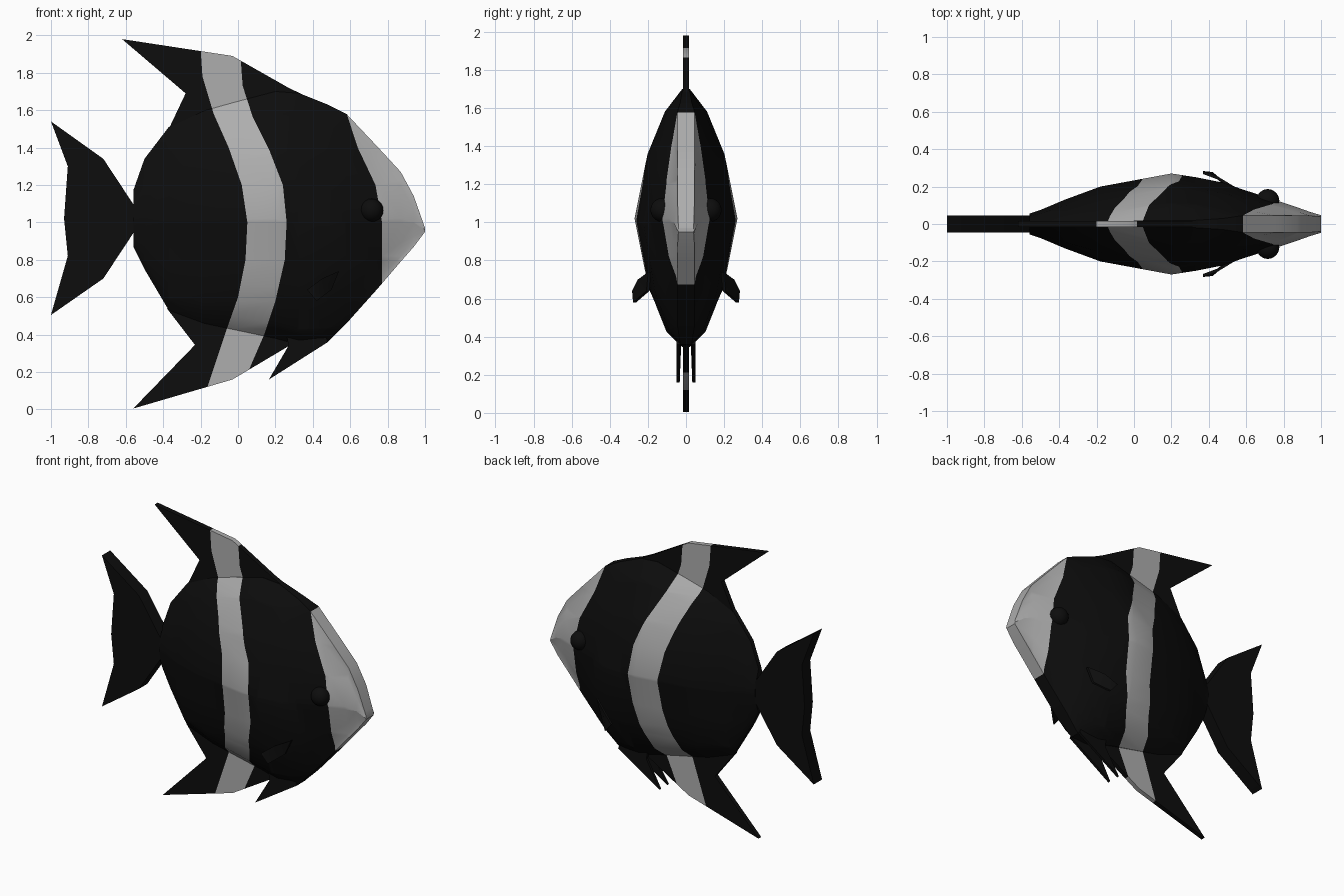
import bpy, bmesh
from mathutils import Vector

cube = bpy.data.objects.get("Cube")
if cube:
    bpy.data.objects.remove(cube)


def material(name, rgb):
    m = bpy.data.materials.new(name)
    m.use_nodes = True
    m.diffuse_color = (*rgb, 1)
    m.node_tree.nodes["Principled BSDF"].inputs["Base Color"].default_value = (*rgb, 1)
    return m


BLACK = material("black scales", (0.004, 0.004, 0.004))
PALE = material("pale bands", (0.42, 0.42, 0.42))

# Colour boundaries as (x, z) polylines, bottom to top
STRIPE_REAR = [(-.17, .1), (-.06, .43), (0, .6), (.04, .8), (.05, 1), (.02, 1.2),
               (-.05, 1.4), (-.13, 1.58), (-.19, 1.78), (-.205, 2)]
STRIPE_FRONT = [(.01, .1), (.14, .4), (.2, .58), (.25, .8), (.26, 1), (.24, 1.2),
                (.17, 1.38), (.08, 1.56), (.025, 1.73), (.005, 2)]
FACE_EDGE = [(.77, .6), (.77, 1), (.735, 1.2), (.64, 1.4), (.575, 1.6)]


def edge_x(line, z):
    for (x0, z0), (x1, z1) in zip(line, line[1:]):
        if z <= z1:
            return x0 + (x1 - x0) * (z - z0) / (z1 - z0)
    return line[-1][0]


def paint(bm):
    """Cut the mesh along the boundaries, then colour faces by region."""
    def bisect(faces, co, no):
        geom = list({v for f in faces for v in f.verts}
                    | {e for f in faces for e in f.edges} | set(faces))
        bmesh.ops.bisect_plane(bm, geom=geom, dist=1e-5, plane_co=co, plane_no=no)

    for line in (STRIPE_REAR, STRIPE_FRONT, FACE_EDGE):
        for _, z in line:
            bisect(bm.faces[:], (0, 0, z), (0, 0, 1))
    for line in (STRIPE_REAR, STRIPE_FRONT, FACE_EDGE):
        for (x0, z0), (x1, z1) in zip(line, line[1:]):
            band = [f for f in bm.faces if z0 < f.calc_center_median().z < z1]
            if band:
                bisect(band, (x0, 0, z0), (z1 - z0, 0, x0 - x1))
    for f in bm.faces:
        c = f.calc_center_median()
        striped = edge_x(STRIPE_REAR, c.z) < c.x < edge_x(STRIPE_FRONT, c.z)
        f.material_index = int(striped or c.x > edge_x(FACE_EDGE, c.z))


def finish(name, bm, painted=False, angle=0.6):
    bmesh.ops.recalc_face_normals(bm, faces=bm.faces)
    if painted:
        paint(bm)
    me = bpy.data.meshes.new(name)
    bm.to_mesh(me)
    bm.free()
    me.materials.append(BLACK)
    if painted:
        me.materials.append(PALE)
    ob = bpy.data.objects.new(name, me)
    bpy.context.collection.objects.link(ob)
    bpy.ops.object.select_all(action='DESELECT')
    ob.select_set(True)
    bpy.context.view_layer.objects.active = ob
    bpy.ops.object.shade_smooth_by_angle(angle=angle)
    return ob


def plate(name, outline, half, painted=False):
    """Thin fin: outline of 3D points thickened along y."""
    bm = bmesh.new()
    sides = [[bm.verts.new(Vector(p) + Vector((0, s * half, 0))) for p in outline]
             for s in (-1, 1)]
    for ring in sides:
        bm.faces.new(ring)
    n = len(outline)
    for i in range(n):
        j = (i + 1) % n
        bm.faces.new((sides[0][i], sides[0][j], sides[1][j], sides[1][i]))
    bmesh.ops.recalc_face_normals(bm, faces=bm.faces)
    bmesh.ops.triangulate(bm, faces=[f for f in bm.faces if len(f.verts) > 4])
    return finish(name, bm, painted, 0.5)


def flat(points, y=0):
    return [(x, y, z) for x, z in points]


# Body: stations of x, bottom, top, half width, ridge half width
STATIONS = [(-.56, .87, 1.17, .055, .015), (-.5, .75, 1.34, .075, .015),
            (-.37, .53, 1.51, .13, .015), (-.18, .46, 1.6, .2, .015),
            (.2, .38, 1.7, .27, .02), (.33, .345, 1.69, .25, .02),
            (.48, .36, 1.63, .22, .03), (.58, .46, 1.58, .185, .045),
            (.75, .65, 1.4, .13, .045), (.87, .79, 1.27, .09, .045),
            (.94, .87, 1.14, .065, .045), (1, .95, .97, .047, .04)]
SECTION = [(0, 1), (.41, .91), (.75, .74), (1, .485), (.73, .21), (.41, .06), (0, 0)]
bm = bmesh.new()
rings = []
for x, low, high, width, ridge in STATIONS:
    half = [(max(ridge, width * w), low + (high - low) * t) for w, t in SECTION]
    loop = half + [(-y, z) for y, z in reversed(half)]
    rings.append([bm.verts.new((x, y, z)) for y, z in loop])
for a, b in zip(rings, rings[1:]):
    for i in range(len(a)):
        j = (i + 1) % len(a)
        bm.faces.new((a[i], a[j], b[j], b[i]))
bm.faces.new(rings[0])
bm.faces.new(rings[-1])
finish("body", bm, True)

# Fins on the centre line
plate("dorsal_fin", flat([(-.37, 1.5), (-.28, 1.69), (-.62, 1.98), (-.03, 1.89),
                          (.27, 1.72), (.56, 1.58), (.2, 1.5)]), .017, True)
plate("anal_fin", flat([(-.38, .54), (-.23, .345), (-.56, .005), (-.03, .16),
                        (.29, .35), (.2, .5)]), .015, True)
plate("tail_fin", flat([(-.5, 1.02), (-.555, 1.09), (-.72, 1.34), (-1, 1.54), (-.91, 1.3),
                        (-.93, 1.02), (-.91, .82), (-1, .505), (-.72, .7), (-.555, .95)]), .045)

# Paired fins and eyes
for side, s in (("left", 1), ("right", -1)):
    plate(side + "_pelvic_fin", [(.46, s * .04, .42), (.26, s * .035, .4), (.27, s * .035, .34),
                                 (.165, s * .042, .16), (.48, s * .04, .36)], .009)
    plate(side + "_pectoral_fin", [(.54, s * .19, .74), (.45, s * .245, .7), (.37, s * .275, .64),
                                   (.42, s * .27, .58), (.5, s * .2, .64)], .008)
    bm = bmesh.new()
    bmesh.ops.create_uvsphere(bm, u_segments=16, v_segments=10, radius=.062)
    bmesh.ops.translate(bm, verts=bm.verts, vec=(.715, s * .125, 1.065))
    finish(side + "_eye", bm)
